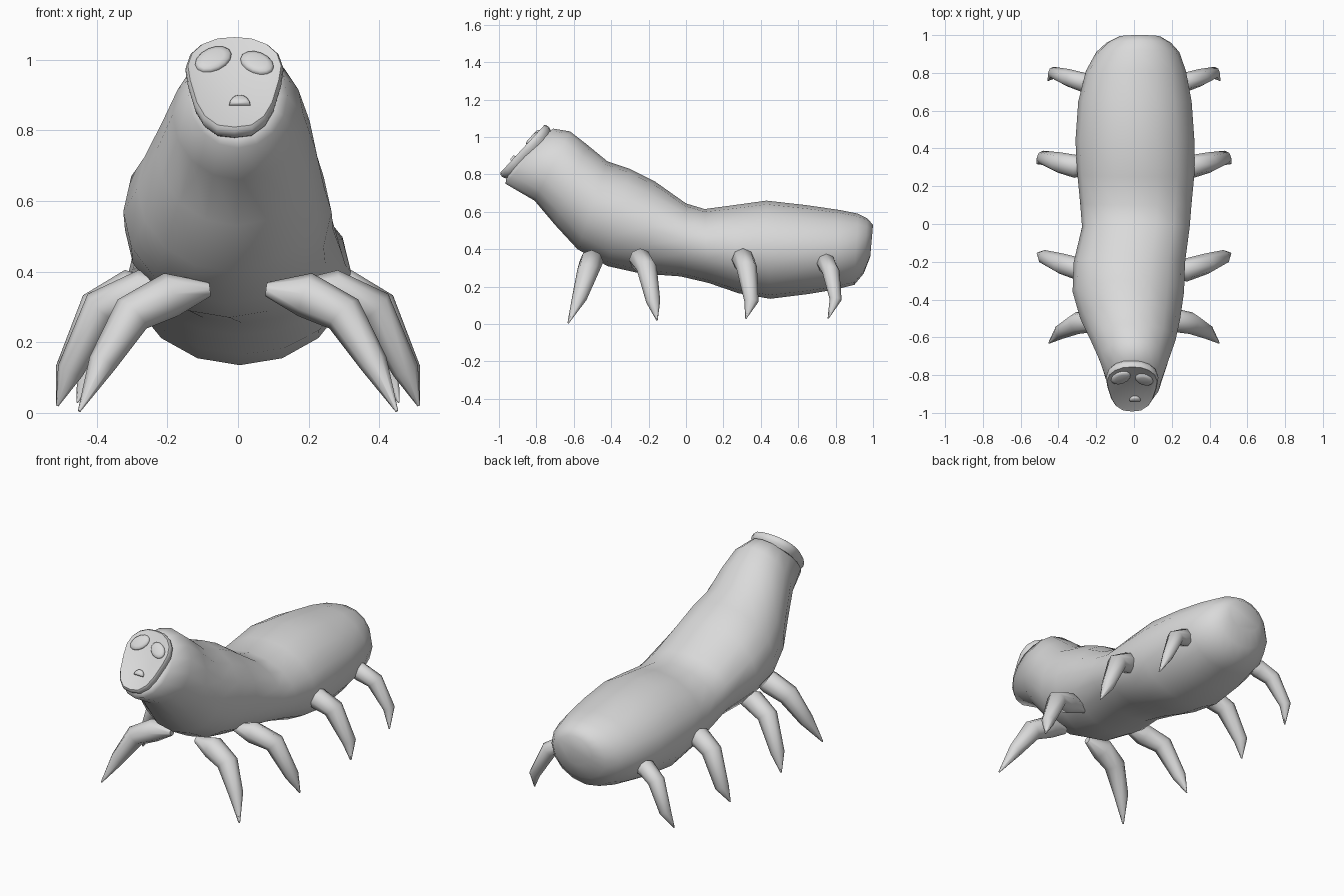
import bpy, bmesh, math
from mathutils import Vector

if "Cube" in bpy.data.objects:
    bpy.data.objects.remove(bpy.data.objects["Cube"])

grey = bpy.data.materials.new("soft grey")
grey.diffuse_color = (0.7, 0.7, 0.7, 1)
grey.use_nodes = True
grey.node_tree.nodes["Principled BSDF"].inputs["Base Color"].default_value = grey.diffuse_color


def loft(name, rings, angle=60):
    """Skin a list of equal-length point rings and close both ends."""
    bm = bmesh.new()
    loops = [[bm.verts.new(p) for p in ring] for ring in rings]
    n = len(loops[0])
    for a, b in zip(loops, loops[1:]):
        for i in range(n):
            j = (i + 1) % n
            bm.faces.new((a[i], a[j], b[j], b[i]))
    bm.faces.new(loops[0][::-1])
    bm.faces.new(loops[-1])
    bmesh.ops.recalc_face_normals(bm, faces=bm.faces[:])
    mesh = bpy.data.meshes.new(name)
    bm.to_mesh(mesh)
    bm.free()
    mesh.materials.append(grey)
    ob = bpy.data.objects.new(name, mesh)
    bpy.context.collection.objects.link(ob)
    bpy.ops.object.select_all(action='DESELECT')
    ob.select_set(True)
    bpy.context.view_layer.objects.active = ob
    bpy.ops.object.shade_smooth_by_angle(angle=math.radians(angle))
    return ob


# Body: top y, top z, bottom y, bottom z, centre x, half width
SECTIONS = [
    (-.76, 1.01, -.96, .79, 0, .11), (-.71, 1.045, -.965, .75, 0, .14),
    (-.62, 1.03, -.81, .66, 0, .185), (-.53, .96, -.70, .53, -.005, .225),
    (-.42, .87, -.58, .40, -.02, .265), (-.30, .83, -.42, .31, -.03, .295),
    (-.17, .765, -.24, .27, -.025, .295), (0, .645, -.03, .255, .01, .285),
    (.10, .615, .12, .22, .01, .295), (.25, .635, .28, .165, .01, .31),
    (.43, .66, .45, .135, .005, .315), (.65, .635, .65, .16, .005, .30),
    (.82, .61, .80, .185, .01, .265), (.92, .59, .90, .21, .02, .22),
    (.97, .565, .95, .27, .025, .17), (1.0, .53, .985, .36, .03, .11),
]
rings = []
for ty, tz, by, bz, cx, hw in SECTIONS:
    top, bottom = Vector((cx, ty, tz)), Vector((cx, by, bz))
    mid, up = (top + bottom) / 2, (top - bottom) / 2
    rings.append([mid + Vector((hw * math.cos(a), 0, 0)) + up * math.sin(a)
                  for a in (math.tau * i / 16 for i in range(16))])
loft("body", rings, 75)


# Legs: path points on the right, mirrored to the left
def leg(name, path, radii, side):
    pts = [Vector((x * side, y, z)) for x, y, z in path]
    leg_rings = []
    for i, p in enumerate(pts):
        t = (pts[min(i + 1, len(pts) - 1)] - pts[max(i - 1, 0)]).normalized()
        u = Vector((0, 1, 0))
        u = (u - t * u.dot(t)).normalized()
        v = t.cross(u)
        leg_rings.append([p + radii[i] * (u * math.cos(a) + v * math.sin(a))
                          for a in (math.tau * k / 8 for k in range(8))])
    loft(name, leg_rings)


LEGS = {
    "front_leg": ([(.08, -.50, .35), (.19, -.505, .335), (.30, -.525, .28),
                   (.385, -.57, .14), (.45, -.63, .005)], 1.0),
    "second_leg": ([(.14, -.25, .35), (.27, -.245, .345), (.385, -.21, .30),
                    (.475, -.175, .12), (.512, -.155, .02)], .95),
    "third_leg": ([(.17, .30, .34), (.31, .305, .345), (.395, .325, .30),
                   (.48, .35, .12), (.512, .32, .03)], .95),
    "rear_leg": ([(.16, .745, .32), (.27, .75, .325), (.35, .775, .28),
                  (.425, .80, .13), (.455, .76, .03)], .8),
}
for part, (path, k) in LEGS.items():
    for side, label in ((1, "right"), (-1, "left")):
        leg(part + "_" + label, path, [r * k for r in (.02, .064, .058, .04, .004)], side)

# Face parts sit on a plane tilted up and forward
ORIGIN = Vector((-.01, -.975, .78))
ALONG = Vector((0, .68, .735)).normalized()
OUT = Vector((0, -.735, .68)).normalized()


def plate(name, outline, layers):
    """Stack scaled copies of an outline; layers are (scale, height)."""
    cx = sum(p[0] for p in outline) / len(outline)
    cs = sum(p[1] for p in outline) / len(outline)
    loft(name, [[ORIGIN + Vector((cx + (x - cx) * k, 0, 0))
                 + ALONG * (cs + (s - cs) * k) + OUT * h for x, s in outline]
                for k, h in layers], 50)


# Face mask with a rounded rim
half = [(.05, .008), (.088, .045), (.112, .10), (.132, .19), (.139, .25),
        (.126, .30), (.095, .337), (.05, .36)]
mask = [(0, 0)] + half + [(0, .365)] + [(-x, s) for x, s in reversed(half)]
plate("face_mask", mask, [(.92, -.02), (.98, -.004), (1, .01), (.99, .024),
                          (.95, .033), (.90, .03)])


# Eyes: tilted ovals, raised slightly
def oval(cx, cs, a, b, tilt):
    c, s = math.cos(tilt), math.sin(tilt)
    pts = [(a * math.cos(t), b * math.sin(t)) for t in (math.tau * i / 14 for i in range(14))]
    return [(cx + x * c - y * s, cs + x * s + y * c) for x, y in pts]


RAISED = [(1, .026), (1, .034), (.9, .040), (.6, .044)]
plate("left_eye", oval(-.06, .272, .058, .04, .7), RAISED)
plate("right_eye", oval(.064, .258, .052, .037, -.65), RAISED)

# Mouth: a small half disc
mouth = [(.015 + .03 * math.cos(a), .095 + .034 * math.sin(a))
         for a in (math.pi * i / 8 for i in range(9))]
plate("mouth", mouth, RAISED)
